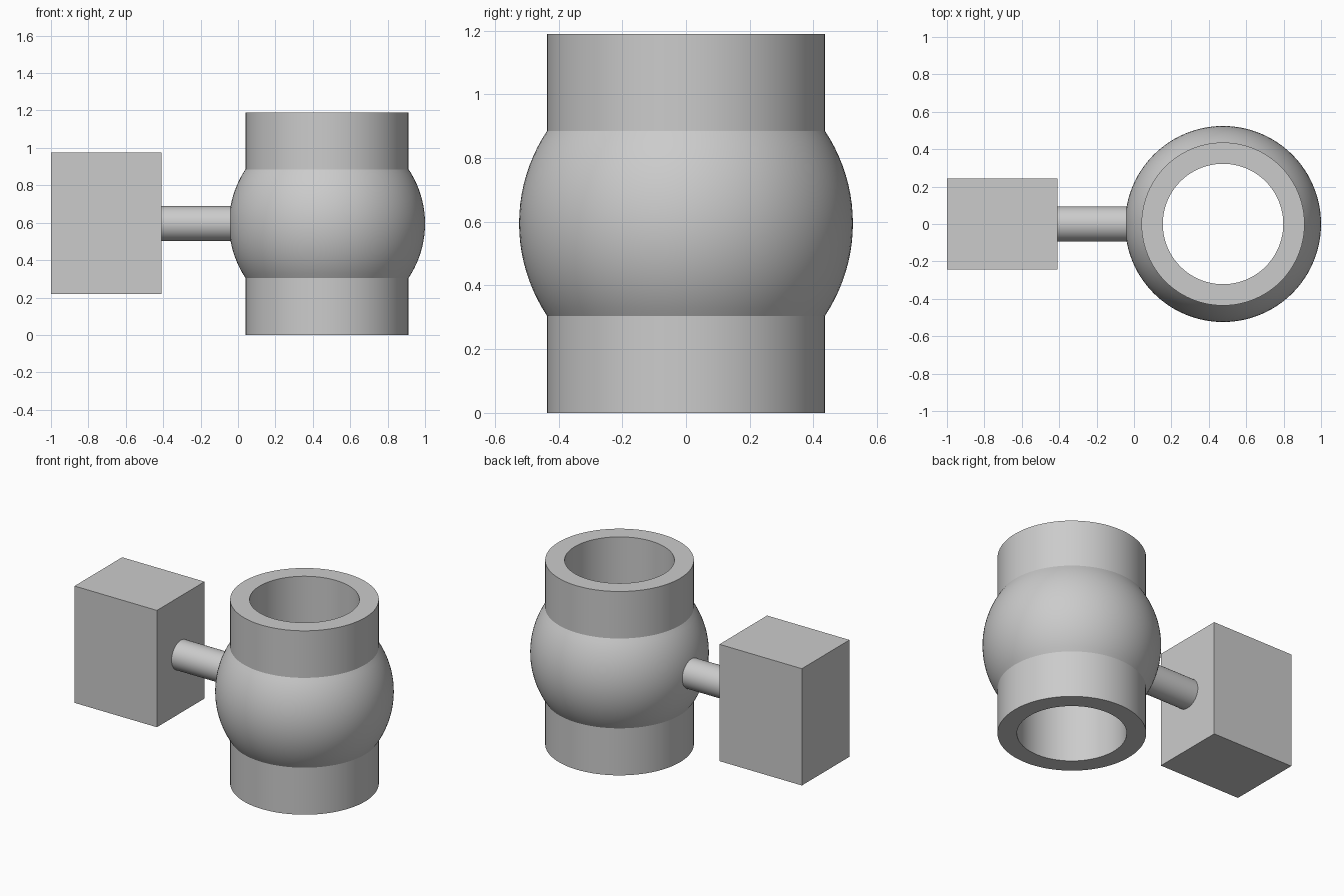
import bpy, bmesh
from math import asin, cos, sin, pi, radians
from mathutils import Matrix

cube = bpy.data.objects.get("Cube")
if cube:
    bpy.data.objects.remove(cube, do_unlink=True)

grey = bpy.data.materials.new("plain_grey")
grey.use_nodes = True
color = (0.6, 0.6, 0.6, 1)
grey.diffuse_color = color
grey.node_tree.nodes["Principled BSDF"].inputs["Base Color"].default_value = color

HEIGHT = 1.19
MID = HEIGHT / 2
BODY_X = 0.476
BALL_R, TUBE_R, BORE_R = 0.524, 0.436, 0.322


def add_object(name, bm, smooth=False):
    bmesh.ops.recalc_face_normals(bm, faces=bm.faces)
    mesh = bpy.data.meshes.new(name)
    bm.to_mesh(mesh)
    bm.free()
    mesh.materials.append(grey)
    obj = bpy.data.objects.new(name, mesh)
    bpy.context.collection.objects.link(obj)
    if smooth:
        bpy.ops.object.select_all(action="DESELECT")
        obj.select_set(True)
        bpy.context.view_layer.objects.active = obj
        bpy.ops.object.shade_smooth_by_angle(angle=radians(25))
    return obj


# Valve body: straight pipe with a bulging ball section and a through bore
half = MID
edge = (BALL_R ** 2 - TUBE_R ** 2) ** 0.5
span = asin(edge / BALL_R)
STEPS = 20
arc = [-span + 2 * span * i / STEPS for i in range(STEPS + 1)]
profile = [(BORE_R, -half), (TUBE_R, -half)]
profile += [(BALL_R * cos(a), BALL_R * sin(a)) for a in arc]
profile += [(TUBE_R, half), (BORE_R, half)]

bm = bmesh.new()
verts = [bm.verts.new((r, 0, z)) for r, z in profile]
edges = [bm.edges.new((v, verts[i - 1])) for i, v in enumerate(verts)]
bmesh.ops.spin(bm, geom=verts + edges, cent=(0, 0, 0), axis=(0, 0, 1),
               angle=2 * pi, steps=96, use_merge=True)
bmesh.ops.remove_doubles(bm, verts=bm.verts, dist=1e-5)
add_object("valve_body", bm, smooth=True).location = (BODY_X, 0, MID)

# Stem: horizontal rod from the actuator into the body wall
start, end = -0.412, 0.05
bm = bmesh.new()
bmesh.ops.create_cone(bm, cap_ends=True, segments=64, radius1=0.094,
                      radius2=0.094, depth=end - start,
                      matrix=Matrix.Rotation(pi / 2, 4, "Y"))
add_object("stem", bm, smooth=True).location = ((start + end) / 2, 0, MID)

# Actuator box
bm = bmesh.new()
bmesh.ops.create_cube(bm, size=1)
bmesh.ops.scale(bm, vec=(0.59, 0.487, 0.756), verts=bm.verts)
add_object("actuator_box", bm).location = (-0.705, 0, MID + 0.002)
